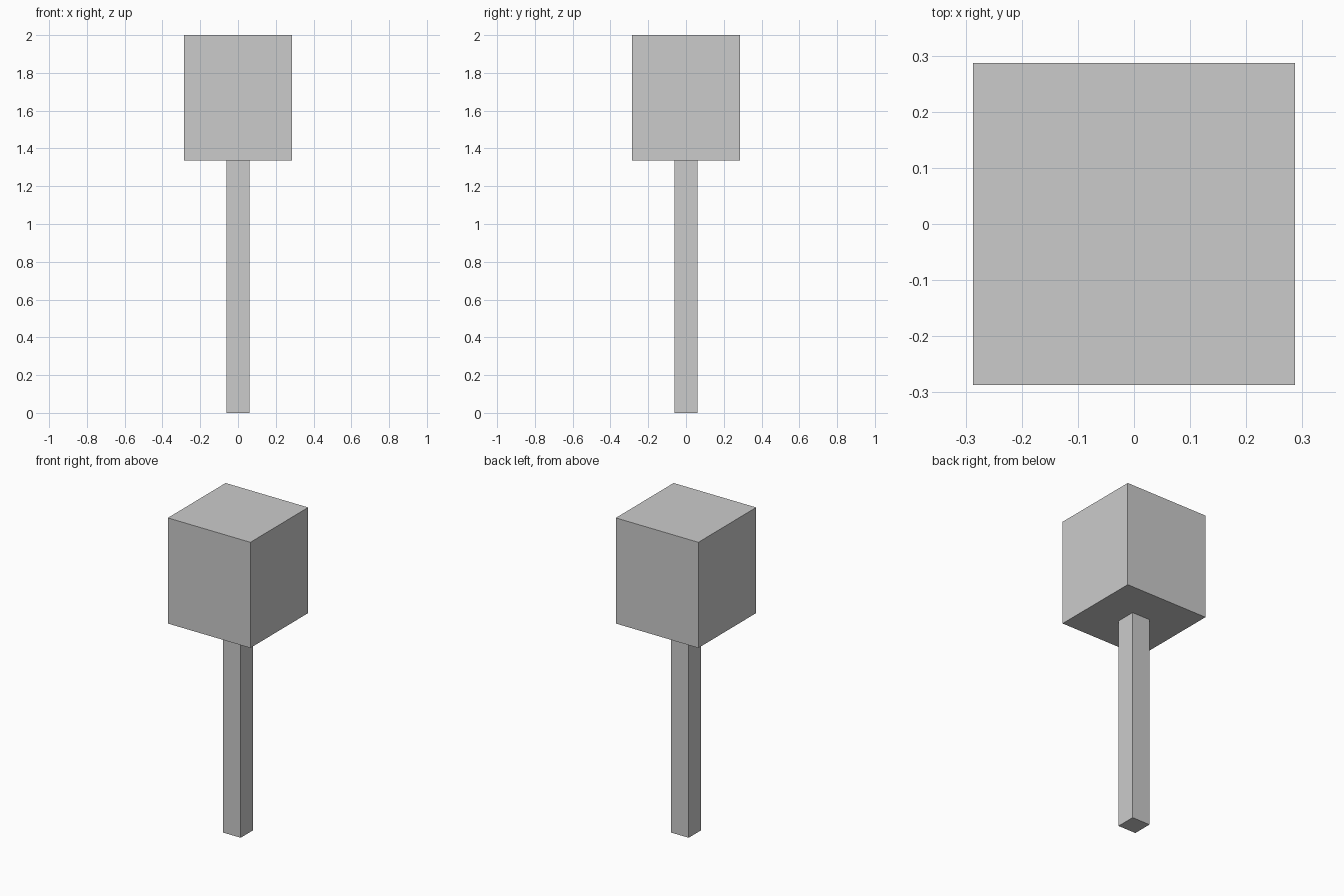
import bpy

if "Cube" in bpy.data.objects:
    bpy.data.objects.remove(bpy.data.objects["Cube"])


def box(name, width, z_bottom, z_top):
    """Square box centred on the z axis between two heights."""
    bpy.ops.mesh.primitive_cube_add(size=1, location=(0, 0, (z_bottom + z_top) / 2))
    obj = bpy.context.object
    obj.name = name
    obj.scale = (width, width, z_top - z_bottom)
    bpy.ops.object.transform_apply(location=False, rotation=False, scale=True)
    return obj


HEAD_BOTTOM = 1.337

# Square post standing on the ground
box("post", 0.124, 0.0, HEAD_BOTTOM)

# Block on top of the post
box("head", 0.573, HEAD_BOTTOM, 2.0)
